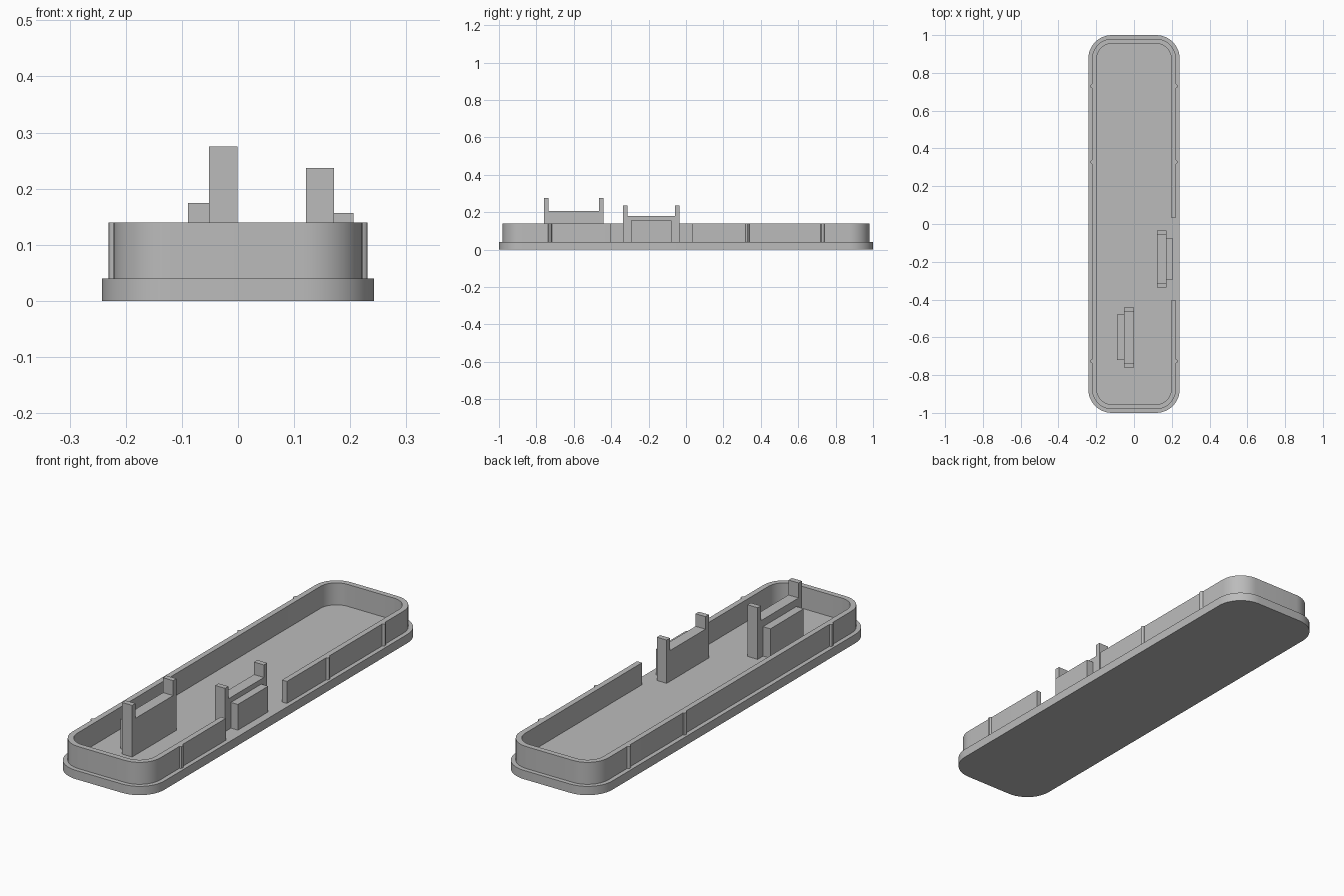
import bpy, bmesh, math

cube = bpy.data.objects.get("Cube")
if cube:
    bpy.data.objects.remove(cube, do_unlink=True)

GREY = (0.5, 0.5, 0.5, 1.0)
mat = bpy.data.materials.new("plain grey")
mat.use_nodes = True
mat.diffuse_color = GREY
mat.node_tree.nodes["Principled BSDF"].inputs["Base Color"].default_value = GREY

FLOOR, RIM = 0.04, 0.14


def rounded_rect(hx, hy, r, steps=12):
    """Counterclockwise outline that starts at the upper right corner."""
    pts = []
    for i, (sx, sy) in enumerate([(1, 1), (-1, 1), (-1, -1), (1, -1)]):
        for k in range(steps + 1):
            a = math.pi / 2 * (i + k / steps)
            pts.append((sx * (hx - r) + r * math.cos(a),
                        sy * (hy - r) + r * math.sin(a)))
    return pts


def extrude(name, outline, low, high, axis="z"):
    """Extrude a flat outline along z, or a (y, z) outline along x."""
    def place(p):
        return (p[0], p[1], low) if axis == "z" else (low, p[0], p[1])
    bm = bmesh.new()
    face = bm.faces.new([bm.verts.new(place(p)) for p in outline])
    new = bmesh.ops.extrude_face_region(bm, geom=[face])["geom"]
    d = high - low
    bmesh.ops.translate(bm, verts=[v for v in new if isinstance(v, bmesh.types.BMVert)],
                        vec=(0, 0, d) if axis == "z" else (d, 0, 0))
    bmesh.ops.recalc_face_normals(bm, faces=bm.faces)
    mesh = bpy.data.meshes.new(name)
    bm.to_mesh(mesh)
    bm.free()
    mesh.materials.append(mat)
    obj = bpy.data.objects.new(name, mesh)
    bpy.context.collection.objects.link(obj)
    bpy.ops.object.select_all(action="DESELECT")
    obj.select_set(True)
    bpy.context.view_layer.objects.active = obj
    bpy.ops.object.shade_smooth_by_angle(angle=math.radians(30))
    return obj


# Base plate
extrude("base_plate", rounded_rect(0.242, 1.0, 0.125), 0, FLOOR)

# Thin rim wall, open along part of the left side
GAP_FRONT, GAP_BACK = -0.405, 0.035
OUT, INN = 0.222, 0.197
outer = [(OUT, GAP_BACK)] + rounded_rect(OUT, 0.98, 0.105) + [(OUT, GAP_FRONT)]
inner = [(INN, GAP_BACK)] + rounded_rect(INN, 0.955, 0.08) + [(INN, GAP_FRONT)]
extrude("rim_wall", outer + inner[::-1], FLOOR, RIM)

# Snap ribs on both long sides
for side, sign in (("left", 1), ("right", -1)):
    for i, y in enumerate((-0.727, 0.328, 0.73)):
        ring = [(sign * 0.22 + 0.011 * math.cos(math.tau * k / 12),
                 y + 0.011 * math.sin(math.tau * k / 12)) for k in range(12)]
        extrude(f"snap_rib_{side}_{i + 1}", ring, FLOOR, RIM)


def bracket(name, x0, x1, y0, y1, seat, top, post=0.024):
    """U-shaped holder: two posts joined by a lower bar."""
    extrude(name, [(y0, FLOOR), (y1, FLOOR), (y1, top), (y1 - post, top),
                   (y1 - post, seat), (y0 + post, seat), (y0 + post, top),
                   (y0, top)], x0, x1, axis="x")


def block(name, x0, x1, y0, y1, top):
    extrude(name, [(x0, y0), (x1, y0), (x1, y1), (x0, y1)], FLOOR, top)


# Holders with their support blocks
bracket("side_bracket", 0.121, 0.171, -0.337, -0.034, 0.18, 0.237)
block("side_support", 0.171, 0.206, -0.295, -0.077, 0.157)
bracket("front_bracket", -0.052, -0.001, -0.76, -0.441, 0.207, 0.275)
block("front_support", -0.089, -0.052, -0.72, -0.48, 0.174)
